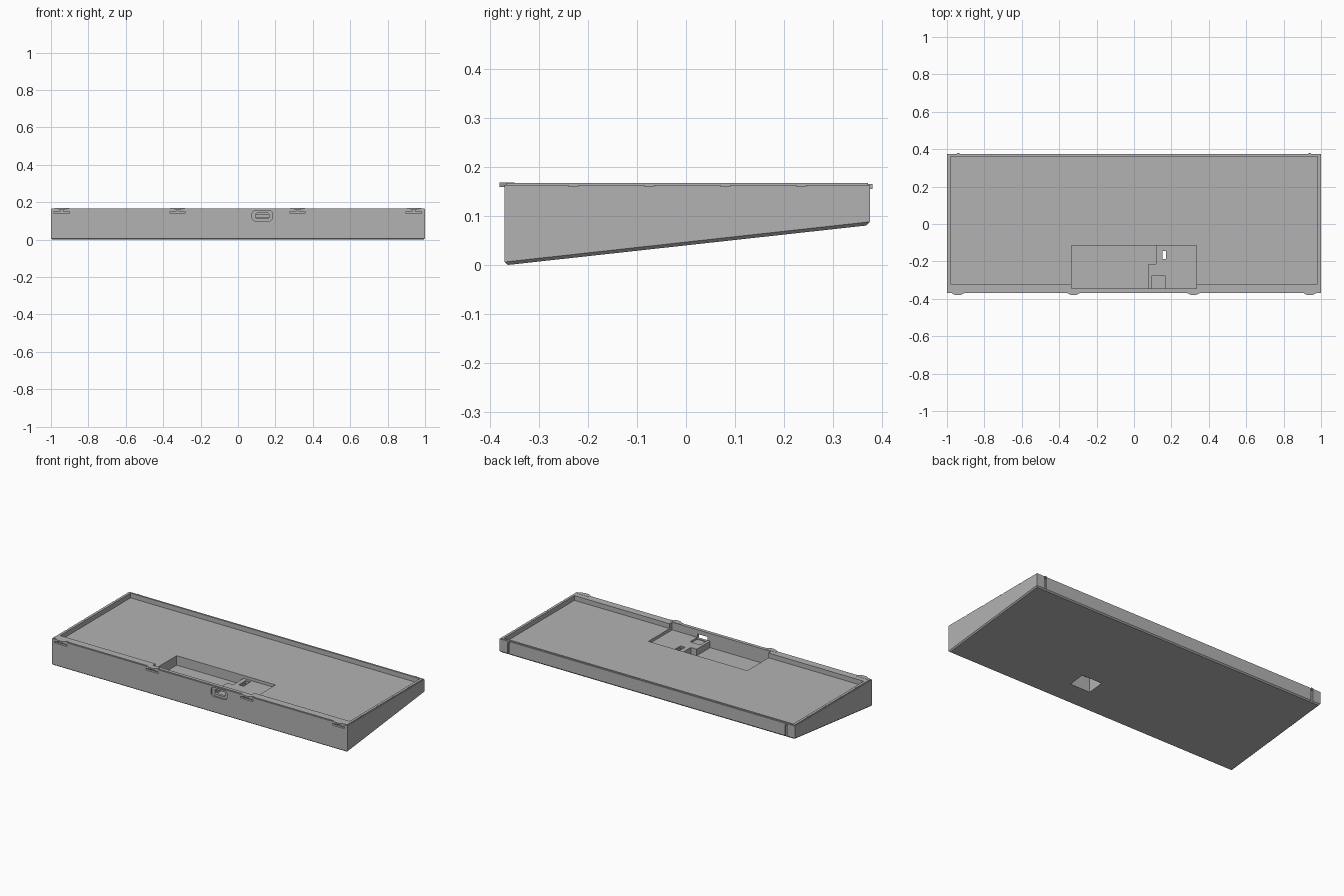
import bpy, bmesh
from mathutils import Vector

old = bpy.data.objects.get("Cube")
if old:
    bpy.data.objects.remove(old, do_unlink=True)

grey = bpy.data.materials.new("mid grey")
grey.use_nodes = True
COLOUR = (0.45, 0.45, 0.45, 1)
grey.diffuse_color = COLOUR
grey.node_tree.nodes["Principled BSDF"].inputs["Base Color"].default_value = COLOUR


def finish(name, bm):
    bmesh.ops.recalc_face_normals(bm, faces=bm.faces)
    mesh = bpy.data.meshes.new(name)
    bm.to_mesh(mesh)
    bm.free()
    mesh.materials.append(grey)
    obj = bpy.data.objects.new(name, mesh)
    bpy.context.collection.objects.link(obj)
    return obj


def box(name, x, y, z, round_y=0):
    """Box from ranges; round_y rounds the edges running front to back."""
    bm = bmesh.new()
    bmesh.ops.create_cube(bm, size=1)
    for v in bm.verts:
        v.co = Vector([r[0] if c < 0 else r[1] for c, r in zip(v.co, (x, y, z))])
    if round_y:
        edges = [e for e in bm.edges
                 if abs(e.verts[0].co.y - e.verts[1].co.y) > 1e-5]
        bmesh.ops.bevel(bm, geom=edges, offset=round_y, segments=4,
                        profile=0.5, affect='EDGES')
    return finish(name, bm)


def prism(name, outline, z0, z1):
    bm = bmesh.new()
    face = bm.faces.new([bm.verts.new((x, y, z0)) for x, y in outline])
    up = bmesh.ops.extrude_face_region(bm, geom=[face])["geom"]
    for v in up:
        if isinstance(v, bmesh.types.BMVert):
            v.co.z = z1
    return finish(name, bm)


def cut(target, cutter):
    mod = target.modifiers.new("cut", 'BOOLEAN')
    mod.operation = 'DIFFERENCE'
    mod.solver = 'EXACT'
    mod.object = cutter
    bpy.context.view_layer.objects.active = target
    bpy.ops.object.modifier_apply(modifier=mod.name)
    bpy.data.objects.remove(cutter, do_unlink=True)


# Wedge body: stacked rectangular rings with a chamfered sloping underside
FRONT, BACK, TOP = -0.37, 0.375, 0.167
bm = bmesh.new()
rings = []
for inset, height in ((0.007, lambda y: 0.11 * (y - FRONT - 0.007)),
                      (0, lambda y: 0.006 + 0.11 * (y - FRONT)),
                      (0, lambda y: 0.163),
                      (0.004, lambda y: 0.163),
                      (0.004, lambda y: TOP)):
    corners = [(-1 + inset, FRONT + inset), (1 - inset, FRONT + inset),
               (1 - inset, BACK - inset), (-1 + inset, BACK - inset)]
    rings.append([bm.verts.new((x, y, height(y))) for x, y in corners])
for low, high in zip(rings, rings[1:]):
    for i in range(4):
        j = (i + 1) % 4
        bm.faces.new((low[i], low[j], high[j], high[i]))
bm.faces.new(rings[0])
bm.faces.new(rings[-1])
body = finish("wedge_case", bm)

# Tray recess, and the pocket with its raised L-shaped shelf
cut(body, box("tray", (-0.98, 0.98), (-0.32, 0.36), (0.138, 0.3)))
cut(body, box("shelf", (-0.335, 0.335), (-0.345, -0.115), (0.12, 0.3)))
cut(body, prism("pocket", [(-0.335, -0.345), (0.078, -0.345), (0.078, -0.215),
                           (0.118, -0.215), (0.118, -0.115), (-0.335, -0.115)],
                0.08, 0.3))

# Socket opening through the front wall and its seat in the shelf
cut(body, box("socket_surround", (0.075, 0.185), (-0.4, -0.36), (0.1, 0.155), 0.018))
cut(body, box("socket_slot", (0.095, 0.165), (-0.4, -0.3), (0.113, 0.141), 0.006))
cut(body, box("socket_seat", (0.095, 0.165), (-0.344, -0.275), (0.108, 0.3)))

# Access cavity underneath with a small slot up to the shelf
cut(body, box("cavity", (0.12, 0.255), (-0.23, -0.13), (-0.1, 0.1)))
cut(body, box("slot_rim", (0.145, 0.177), (-0.2, -0.13), (0.113, 0.3)))
cut(body, box("slot", (0.152, 0.17), (-0.188, -0.145), (0.05, 0.3)))

# Front catches: slot in the wall below a tapered tab on the rim
for n, x in enumerate((-0.942, -0.323, 0.318, 0.94)):
    cut(body, box("catch_slot", (x - 0.042, x + 0.042), (-0.4, -0.357),
                  (0.14, 0.15), 0.004))
    cut(body, box("catch_stem", (x - 0.006, x + 0.006), (-0.4, -0.357),
                  (0.149, 0.16)))
    prism(f"front_catch_{n + 1}",
          [(x - 0.04, -0.35), (x - 0.04, -0.366), (x - 0.014, -0.38),
           (x + 0.014, -0.38), (x + 0.04, -0.366), (x + 0.04, -0.35)],
          0.159, 0.168)

# Back grooves with small pips, and the shallow side notches
for side, label in ((-1, "right"), (1, "left")):
    x = side * 0.94
    cut(body, box("groove", (x - 0.007, x + 0.007), (0.367, 0.4), (0, 0.155)))
    box(f"back_pip_{label}", (x - 0.007, x + 0.007), (0.365, 0.38), (0.155, 0.165))
    for y in (-0.23, -0.075, 0.08, 0.235):
        edge = sorted((side * 0.993, side * 1.02))
        cut(body, box("side_notch", edge, (y - 0.01, y + 0.01), (0.16, 0.2)))
